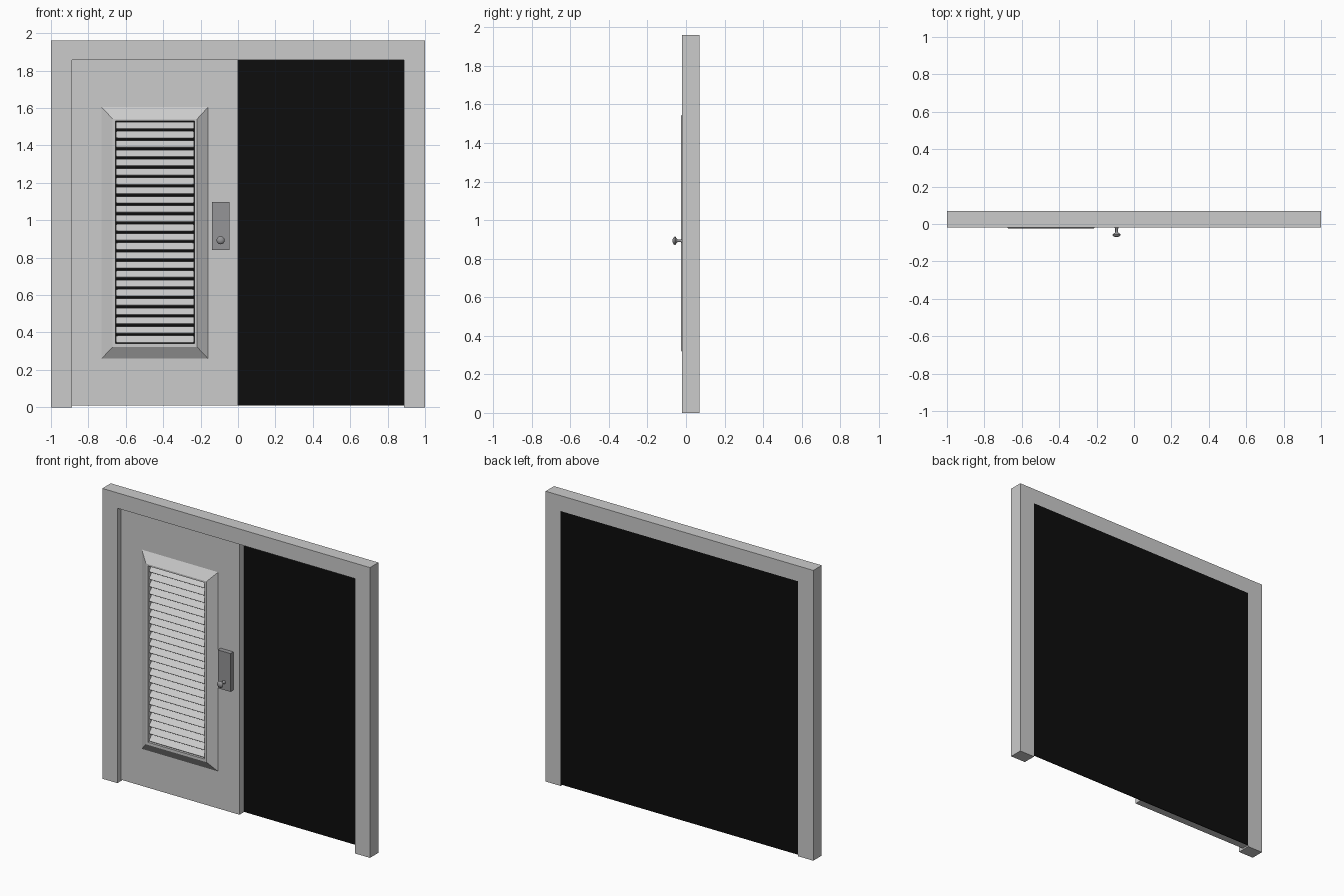
import bpy, bmesh, math
from mathutils import Matrix, Vector

if "Cube" in bpy.data.objects:
    bpy.data.objects.remove(bpy.data.objects["Cube"])


def material(name, rgb):
    m = bpy.data.materials.new(name)
    m.diffuse_color = (*rgb, 1)
    m.use_nodes = True
    m.node_tree.nodes["Principled BSDF"].inputs["Base Color"].default_value = m.diffuse_color
    return m


def finish(name, bm, mat=None):
    bmesh.ops.recalc_face_normals(bm, faces=bm.faces[:])
    me = bpy.data.meshes.new(name)
    bm.to_mesh(me)
    bm.free()
    ob = bpy.data.objects.new(name, me)
    bpy.context.collection.objects.link(ob)
    if mat:
        me.materials.append(mat)
    return ob


def box(name, x0, x1, y0, y1, z0, z1, mat=None):
    bm = bmesh.new()
    bmesh.ops.create_cube(bm, size=1)
    bmesh.ops.scale(bm, vec=(x1 - x0, y1 - y0, z1 - z0), verts=bm.verts[:])
    bmesh.ops.translate(bm, vec=((x0 + x1) / 2, (y0 + y1) / 2, (z0 + z1) / 2), verts=bm.verts[:])
    return finish(name, bm, mat)


black = material("black", (0.004, 0.004, 0.004))
metal = material("metal", (0.3, 0.3, 0.31))

# Door frame: upside-down U profile, extruded through its depth
bm = bmesh.new()
pts = [(-1, 0), (-1, 1.96), (1, 1.96), (1, 0), (0.887, 0), (0.887, 1.856), (-0.887, 1.856), (-0.887, 0)]
face = bm.faces.new([bm.verts.new((x, -0.02, z)) for x, z in pts])
ext = bmesh.ops.extrude_face_region(bm, geom=[face])
bmesh.ops.translate(bm, vec=(0, 0.09, 0), verts=[v for v in ext["geom"] if isinstance(v, bmesh.types.BMVert)])
finish("door_frame", bm)

# Dark opening behind the door
box("dark_backing", -0.887, 0.887, 0.066, 0.07, 0.01, 1.856, black)

# Door leaf: rectangular loops from the outer edge over the raised surround into the vent hole
loops = [  # x0, x1, z0, z1, y
    (-0.887, 0, 0.01, 1.856, 0.066),
    (-0.887, 0, 0.01, 1.856, 0.016),
    (-0.73, -0.16, 0.26, 1.605, 0.016),
    (-0.67, -0.218, 0.322, 1.542, -0.025),
    (-0.655, -0.232, 0.34, 1.53, -0.025),
    (-0.655, -0.232, 0.34, 1.53, 0.066),
]
bm = bmesh.new()
rings = [[bm.verts.new((x, y, z)) for x, z in ((a, c), (b, c), (b, d), (a, d))] for a, b, c, d, y in loops]
for i, ring in enumerate(rings):
    nxt = rings[(i + 1) % len(rings)]
    for j in range(4):
        k = (j + 1) % 4
        bm.faces.new((ring[j], ring[k], nxt[k], nxt[j]))
finish("sliding_door", bm)

# Vent slats: one tilted board with rounded corners, repeated upward
bm = bmesh.new()
bmesh.ops.create_cube(bm, size=1)
bmesh.ops.scale(bm, vec=(0.419, 0.006, 0.05), verts=bm.verts[:])
corners = [e for e in bm.edges if abs(e.verts[0].co.y - e.verts[1].co.y) > 0.004]
bmesh.ops.bevel(bm, geom=corners, offset=0.009, segments=3, profile=0.5, affect='EDGES')
bmesh.ops.rotate(bm, cent=(0, 0, 0), matrix=Matrix.Rotation(math.radians(-45), 3, 'X'), verts=bm.verts[:])
slats = finish("vent_slats", bm)
slats.location = (-0.4435, 0.001, 0.363)
arr = slats.modifiers.new("repeat", 'ARRAY')
arr.count = 24
arr.use_relative_offset = False
arr.use_constant_offset = True
arr.constant_offset_displace = (0, 0, 0.0497)

# Lock plate
box("lock_plate", -0.14, -0.046, -0.016, 0.02, 0.84, 1.098, metal)

# Door knob: profile turned about the y axis
profile = [(0, -0.07), (0.009, -0.0688), (0.017, -0.065), (0.0215, -0.059), (0.0215, -0.056),
           (0.016, -0.051), (0.009, -0.047), (0.0075, -0.043), (0.0075, -0.025), (0.012, -0.019), (0.012, -0.012)]
bm = bmesh.new()
vs = [bm.verts.new((r, y, 0)) for r, y in profile]
es = [bm.edges.new(p) for p in zip(vs, vs[1:])]
bmesh.ops.spin(bm, geom=vs + es, cent=(0, 0, 0), axis=(0, 1, 0), angle=math.tau, steps=24)
bmesh.ops.remove_doubles(bm, verts=bm.verts[:], dist=0.0001)
knob = finish("door_knob", bm, metal)
knob.location = (-0.093, 0, 0.893)
bpy.context.view_layer.objects.active = knob
knob.select_set(True)
bpy.ops.object.shade_smooth_by_angle(angle=math.radians(40))
